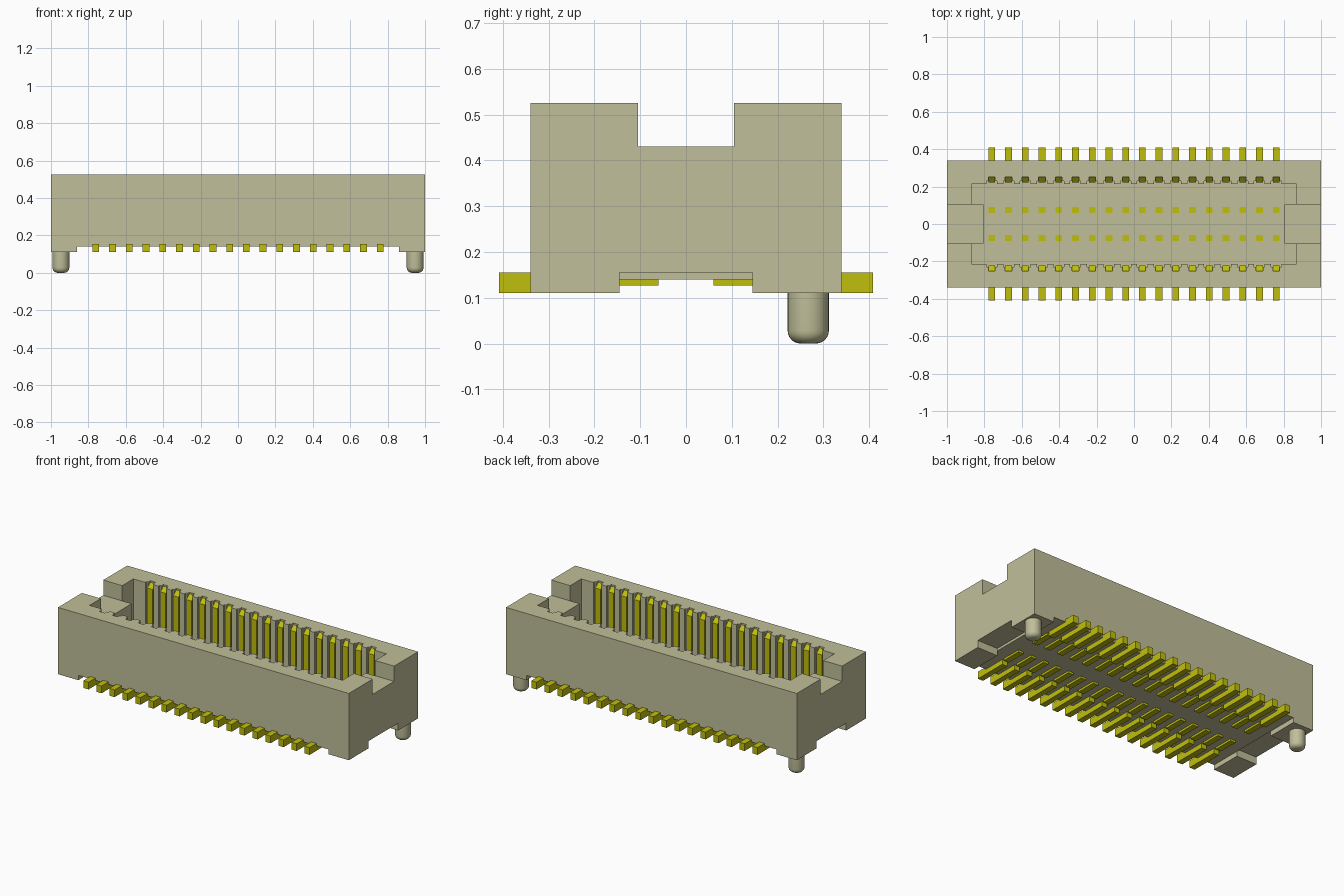
import bpy, bmesh
from mathutils import Matrix

if "Cube" in bpy.data.objects:
    bpy.data.objects.remove(bpy.data.objects["Cube"])


def material(name, rgb):
    m = bpy.data.materials.new(name)
    m.use_nodes = True
    m.diffuse_color = (*rgb, 1)
    m.node_tree.nodes["Principled BSDF"].inputs["Base Color"].default_value = (*rgb, 1)
    return m


beige = material("beige plastic", (0.53, 0.52, 0.32))
gold = material("gold contact", (0.53, 0.52, 0.004))


def prism(bm, points, axis_vec):
    """Extrude a flat polygon along a vector."""
    face = bm.faces.new([bm.verts.new(p) for p in points])
    new = bmesh.ops.extrude_face_region(bm, geom=[face])["geom"]
    bmesh.ops.translate(bm, vec=axis_vec, verts=[v for v in new if isinstance(v, bmesh.types.BMVert)])


def box(bm, x0, x1, y0, y1, z0, z1):
    prism(bm, [(x0, y0, z0), (x1, y0, z0), (x1, y1, z0), (x0, y1, z0)], (0, 0, z1 - z0))


def make(name, bm, mat):
    bmesh.ops.recalc_face_normals(bm, faces=bm.faces)
    mesh = bpy.data.meshes.new(name)
    bm.to_mesh(mesh)
    bm.free()
    mesh.materials.append(mat)
    ob = bpy.data.objects.new(name, mesh)
    bpy.context.collection.objects.link(ob)
    return ob


def cut(target, bm):
    """Subtract a mesh from the target and discard the cutter."""
    tool = make("cutter", bm, beige)
    tool.hide_render = True
    mod = target.modifiers.new("cut", "BOOLEAN")
    mod.operation, mod.solver, mod.object = "DIFFERENCE", "EXACT", tool
    bpy.context.view_layer.objects.active = target
    bpy.ops.object.modifier_apply(modifier=mod.name)
    bpy.data.objects.remove(tool)


COUNT, END, FLOOR = 18, 0.76, 0.2
columns = [-END + i * 2 * END / (COUNT - 1) for i in range(COUNT)]
half = 0.018

# Housing block
bm = bmesh.new()
box(bm, -1, 1, -0.34, 0.34, 0.11, 0.525)
housing = make("housing", bm, beige)

# Socket cavity with a key at each end
quarter = [(0.805, 0), (0.805, 0.105), (0.87, 0.105), (0.87, 0.215)]
right = [(x, -y) for x, y in quarter[:0:-1]] + quarter[1:]
outline = right + [(-x, -y) for x, y in right]
bm = bmesh.new()
prism(bm, [(x, y, FLOOR) for x, y in outline], (0, 0, 0.5))
cut(housing, bm)

# Notches in the top of the end walls
bm = bmesh.new()
for s in (-1, 1):
    box(bm, *sorted((s * 0.75, s * 1.1)), -0.105, 0.105, 0.43, 0.7)
cut(housing, bm)

# Raised underside, then recesses between the feet
bm = bmesh.new()
box(bm, -0.86, 0.86, -0.5, 0.5, 0, 0.14)
cut(housing, bm)
bm = bmesh.new()
for s in (-1, 1):
    box(bm, *sorted((s * 0.86, s * 1.1)), -0.145, 0.145, 0, 0.155)
cut(housing, bm)

# Stepped contact slots in the long walls
for width, depth in ((0.028, 0.229), (half, 0.25)):
    bm = bmesh.new()
    for x in columns:
        for s in (-1, 1):
            box(bm, x - width, x + width, *sorted((s * 0.19, s * depth)), FLOOR, 0.7)
    cut(housing, bm)


# Contacts: sloped blade, solder tail, flat foot and riser in the floor
def contact_part(name, profile):
    bm = bmesh.new()
    for x in columns:
        for s in (-1, 1):
            prism(bm, [(x - half, s * y, z) for y, z in profile], (2 * half, 0, 0))
    return make(name, bm, gold)


def rect(y0, y1, z0, z1):
    return [(y0, z0), (y1, z0), (y1, z1), (y0, z1)]


contact_part("contact_blades", [(0.222, FLOOR), (0.25, FLOOR), (0.25, 0.515), (0.222, 0.49)])
contact_part("solder_tails", rect(0.2, 0.408, 0.11, 0.155))
contact_part("contact_feet", rect(0.06, 0.185, 0.127, 0.145))
contact_part("contact_risers", rect(0.06, 0.09, 0.14, FLOOR + 0.004))

# Locating pegs with rounded tips
for side, x in (("right", -0.947), ("left", 0.947)):
    bm = bmesh.new()
    bmesh.ops.create_cone(bm, cap_ends=True, segments=32, radius1=0.045, radius2=0.045, depth=0.12,
                          matrix=Matrix.Translation((x, 0.267, 0.06)))
    rim = [e for e in bm.edges if all(v.co.z < 0.01 for v in e.verts)]
    bmesh.ops.bevel(bm, geom=rim, offset=0.028, segments=6, profile=0.5, affect="EDGES")
    peg = make(side + "_locating_peg", bm, beige)
    bpy.ops.object.select_all(action="DESELECT")
    peg.select_set(True)
    bpy.context.view_layer.objects.active = peg
    bpy.ops.object.shade_smooth_by_angle()
